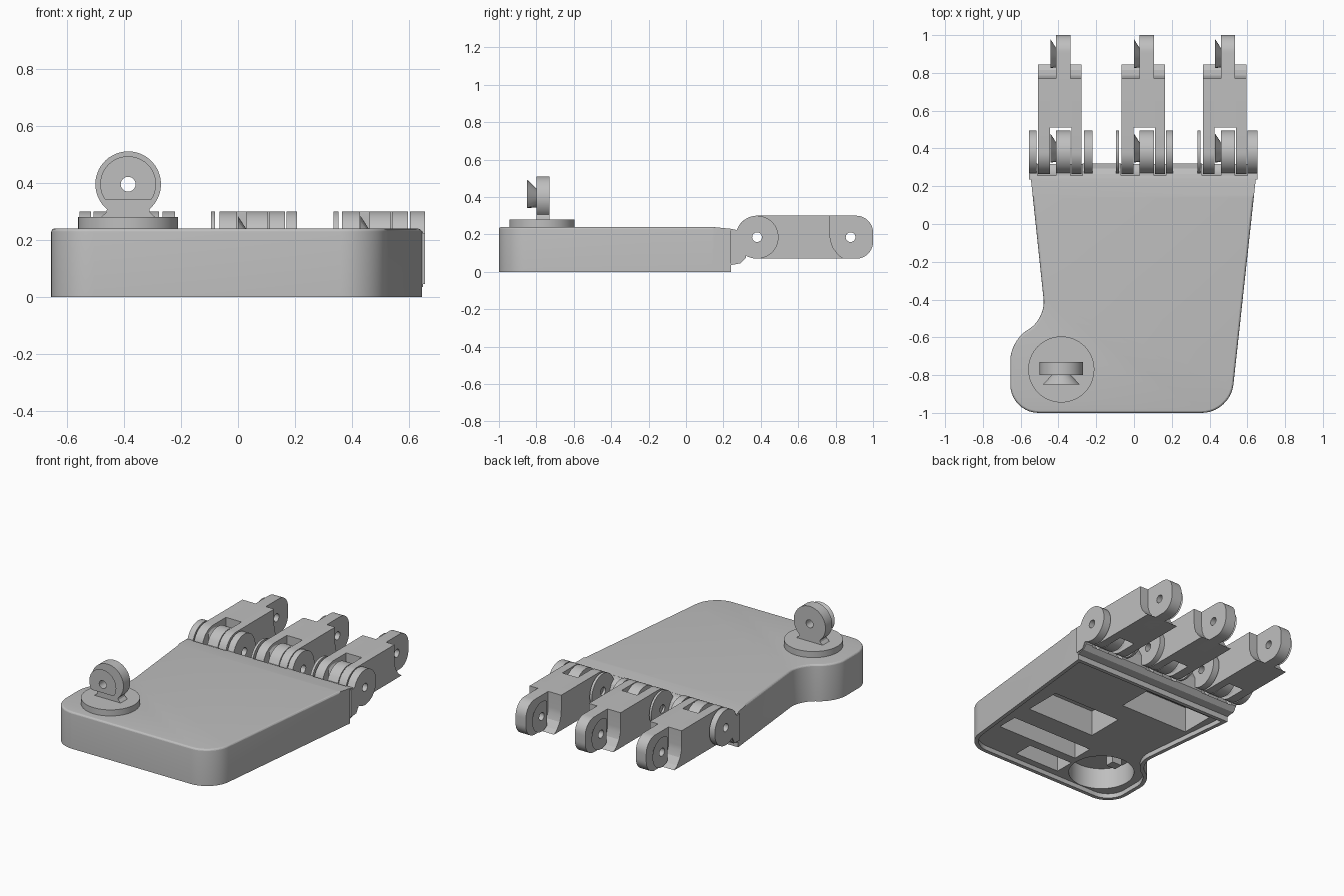
import bpy, bmesh
from math import cos, sin, radians
from mathutils import Vector

cube = bpy.data.objects.get("Cube")
if cube:
    bpy.data.objects.remove(cube, do_unlink=True)

GREY = bpy.data.materials.new("plain_grey")
GREY.use_nodes = True
tone = (0.52, 0.52, 0.52, 1)
GREY.diffuse_color = tone
GREY.node_tree.nodes["Principled BSDF"].inputs["Base Color"].default_value = tone

AXES = {"X": lambda p, d: (d, p[0], p[1]),
        "Y": lambda p, d: (p[0], d, p[1]),
        "Z": lambda p, d: (p[0], p[1], d)}


def arc(cx, cy, r, start=0, end=360, n=40):
    last = n if end - start == 360 else n - 1
    angles = [radians(start + (end - start) * i / last) for i in range(n)]
    return [(cx + r * cos(a), cy + r * sin(a)) for a in angles]


def rounded(corners, n=10):
    """Polygon from (x, y, tangent length) corners, each eased by a curve."""
    out = []
    for i, (x, y, t) in enumerate(corners):
        c = Vector((x, y))
        if not t:
            out.append((x, y))
            continue
        before = Vector(corners[i - 1][:2]) - c
        after = Vector(corners[(i + 1) % len(corners)][:2]) - c
        p, q = c + before.normalized() * t, c + after.normalized() * t
        h, k = p.lerp(c, 0.55), q.lerp(c, 0.55)
        for j in range(n + 1):
            s = j / n
            v = p * (1-s)**3 + h * 3*s*(1-s)**2 + k * 3*s*s*(1-s) + q * s**3
            out.append(tuple(v))
    return out


def prism(name, pts, a, b, axis="X", pts_b=None, edit=None):
    """Extrude or loft a profile along an axis."""
    bm = bmesh.new()
    put = AXES[axis]
    low = [bm.verts.new(put(p, a)) for p in pts]
    high = [bm.verts.new(put(p, b)) for p in (pts_b or pts)]
    bm.faces.new(low)
    bm.faces.new(high)
    for i in range(len(low)):
        bm.faces.new((low[i - 1], low[i], high[i], high[i - 1]))
    bmesh.ops.recalc_face_normals(bm, faces=bm.faces)
    if edit:
        edit(bm)
    mesh = bpy.data.meshes.new(name)
    bm.to_mesh(mesh)
    bm.free()
    mesh.materials.append(GREY)
    ob = bpy.data.objects.new(name, mesh)
    bpy.context.collection.objects.link(ob)
    return ob


def box(name, x, y, z):
    pts = [(y[0], z[0]), (y[1], z[0]), (y[1], z[1]), (y[0], z[1])]
    return prism(name, pts, *x)


def cut(ob, cutter):
    cutter.hide_render = True
    mod = ob.modifiers.new("cut", "BOOLEAN")
    mod.operation, mod.solver, mod.object = "DIFFERENCE", "EXACT", cutter
    bpy.context.view_layer.objects.active = ob
    bpy.ops.object.modifier_apply(modifier=mod.name)
    bpy.data.objects.remove(cutter, do_unlink=True)


def pin_hole(ob, y, z=0.185, axis="X"):
    cut(ob, prism("pin_cutter", arc(y, z, 0.026, n=24), -2, 2, axis))


KNUCKLE, TIP, MID, R = 0.38, 0.88, 0.185, 0.115
FINGERS = [("right", -0.392, (-0.555, -0.515), (-0.265, -0.22)),
           ("middle", 0.05, (-0.095, -0.08), (0.17, 0.207)),
           ("left", 0.48, (0.335, 0.352), (0.602, 0.655))]


# Palm body: dipped front, eased top rim, shallow lip underneath
def shape_palm(bm):
    bmesh.ops.bisect_plane(bm, geom=bm.verts[:] + bm.edges[:] + bm.faces[:],
                           plane_co=(0, 0.14, 0), plane_no=(0, 1, 0))
    for v in bm.verts:
        if v.co.y > 0.2 and v.co.z > 0.2:
            v.co.z = 0.23
    rim = [e for e in bm.edges if all(v.co.z > 0.235 for v in e.verts)
           and any(v.co.y < 0.1 for v in e.verts)]
    bmesh.ops.bevel(bm, geom=rim, offset=0.014, segments=5, profile=0.5,
                    affect="EDGES", clamp_overlap=True)
    floor = [f for f in bm.faces if f.normal.z < -0.9]
    bmesh.ops.inset_region(bm, faces=floor, thickness=0.025, use_even_offset=True)
    inner = bmesh.ops.extrude_face_region(bm, geom=floor)["geom"]
    bmesh.ops.delete(bm, geom=floor, context="FACES")
    bmesh.ops.translate(bm, vec=(0, 0, 0.03),
                        verts=[g for g in inner if isinstance(g, bmesh.types.BMVert)])
    bmesh.ops.recalc_face_normals(bm, faces=bm.faces)


outline = rounded([(-0.546, 0.24, 0), (-0.468, -0.5, 0.1), (-0.655, -0.62, 0.1),
                   (-0.655, -1, 0.15), (0.51, -1, 0.15), (0.645, 0.24, 0)])
palm = prism("palm", outline, 0, 0.24, "Z", edit=shape_palm)

# Pockets under the palm, and the thumb drive recess with its key
for x, y in [((-0.05, 0.45), (-0.46, -0.21)), ((-0.46, 0.04), (-0.06, 0.17)),
             ((-0.15, 0.45), (-0.74, -0.6)), ((-0.17, 0.16), (-0.93, -0.8))]:
    cut(palm, box("pocket_cutter", x, y, (-0.1, 0.2)))
cut(palm, prism("recess_cutter", arc(-0.385, -0.77, 0.2), -0.1, 0.17, "Z"))
box("thumb_drive_key", (-0.47, -0.4), (-0.74, -0.68), (0.07, 0.18))

# Sloping front ledge with round clearances for the fingers
ledge = prism("palm_ledge", [(0.235, 0.23), (0.265, 0.225), (0.295, 0.2), (0.32, 0.15),
                             (0.32, 0.075), (0.29, 0.045), (0.235, 0.035)],
              -0.548, 0.648)
for side, c, *_ in FINGERS:
    cut(ledge, prism("clearance_cutter", arc(KNUCKLE, MID, 0.13), c - 0.12, c + 0.12))


def stop_pts(y, r):
    return [(max(p, y - 0.055), q) for p, q in arc(y, MID, r)]


def tongue(name, c, y, profile):
    """Hinge tongue pointing forward, with a flared stop on its side."""
    plate = prism(name + "_tongue", profile, c - 0.02, c + 0.055)
    stop = prism(name + "_stop", stop_pts(y, 0.098), c - 0.05, c - 0.019,
                 pts_b=stop_pts(y, 0.05))
    for ob in (plate, stop):
        pin_hole(ob, y)


# Fingers with their knuckle lugs
lug = arc(KNUCKLE, MID, R, -125, 145, 32) + [(0.27, 0.222), (0.235, 0.222),
                                            (0.235, 0.045), (0.29, 0.05)]
tip = rounded([(0.7, MID - R, 0), (1, MID - R, 0.09), (1, MID + R, 0.09),
               (0.7, MID + R, 0)])
cheek = arc(KNUCKLE, MID, R, 90, 270, 24) + [(0.845, 0.07), (0.815, 0.09), (0.785, 0.13),
                                             (0.772, 0.17), (0.77, 0.2), (0.77, 0.3)]
core = [(0.51, 0.07), *cheek[-6:], (0.51, 0.3)]
for side, c, lug_a, lug_b in FINGERS:
    for label, span in (("outer", lug_a), ("inner", lug_b)):
        pin_hole(prism(f"{side}_{label}_lug", lug, *span), KNUCKLE)
    for label, span in (("right", (-0.115, -0.053)), ("left", (0.06, 0.115))):
        pin_hole(prism(f"{side}_finger_{label}_cheek", cheek,
                       c + span[0], c + span[1]), KNUCKLE)
    prism(f"{side}_finger_core", core, c - 0.054, c + 0.061)
    tongue(f"{side}_knuckle", c, KNUCKLE, lug)
    tongue(f"{side}_finger", c, TIP, tip)

# Thumb turntable and upright hinge tongue
TX, TZ = -0.385, 0.395
prism("thumb_turntable", arc(TX, -0.77, 0.175, n=64), 0.235, 0.28, "Z")
neck = arc(TX, TZ, R, -50, 230, 44) + [(TX - 0.078, 0.295), (TX - 0.1, 0.275),
                                       (TX + 0.1, 0.275), (TX + 0.078, 0.295)]
thumb = prism("thumb_tongue", neck, -0.8, -0.73, "Y")


def thumb_pts(r):
    return [(p, max(q, 0.34)) for p, q in arc(TX, TZ, r)]


stop = prism("thumb_stop", thumb_pts(0.098), -0.85, -0.799, "Y", thumb_pts(0.05))
for ob in (thumb, stop):
    pin_hole(ob, TX, TZ, "Y")

# Smooth round surfaces, keep sharp edges
bpy.ops.object.select_all(action="DESELECT")
for ob in bpy.context.collection.objects:
    if ob.type == "MESH":
        ob.select_set(True)
        bpy.context.view_layer.objects.active = ob
bpy.ops.object.shade_smooth_by_angle(angle=radians(17))
